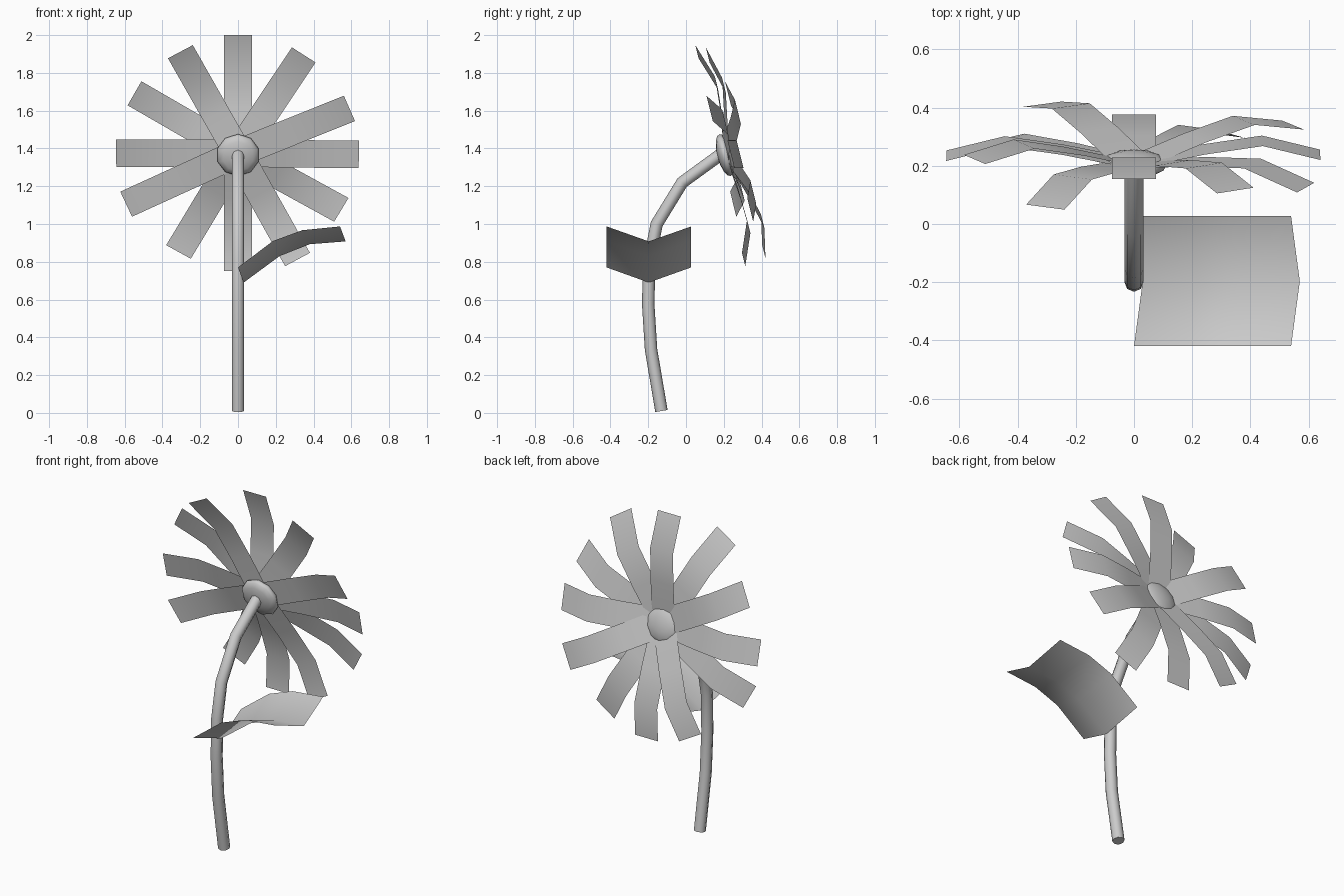
import bpy, bmesh
from math import radians
from mathutils import Vector, Matrix

cube = bpy.data.objects.get("Cube")
if cube:
    bpy.data.objects.remove(cube)

grey = bpy.data.materials.new("plain_grey")
grey.use_nodes = True
colour = (0.6, 0.6, 0.6, 1)
grey.diffuse_color = colour
grey.node_tree.nodes["Principled BSDF"].inputs["Base Color"].default_value = colour


def finish(name, bm, recalc=True):
    """Turn a bmesh into a smooth-shaded named object."""
    if recalc:
        bmesh.ops.recalc_face_normals(bm, faces=bm.faces)
    for f in bm.faces:
        f.smooth = True
    mesh = bpy.data.meshes.new(name)
    bm.to_mesh(mesh)
    bm.free()
    mesh.materials.append(grey)
    ob = bpy.data.objects.new(name, mesh)
    bpy.context.scene.collection.objects.link(ob)
    return ob


def skin(bm, rows, closed=False):
    """Bridge rows of points with quads."""
    rings = [[bm.verts.new(p) for p in row] for row in rows]
    n = len(rings[0])
    for a, b in zip(rings, rings[1:]):
        for i in range(n if closed else n - 1):
            j = (i + 1) % n
            bm.faces.new((a[i], a[j], b[j], b[i]))
    return rings


# Stem: eight-sided tube swept along a bent path in the y-z plane
path = [Vector((0, y, z)) for y, z in (
    (-0.13, 0.01), (-0.185, 0.335), (-0.2, 0.575), (-0.195, 0.8),
    (-0.155, 1.0), (-0.02, 1.22), (0.2, 1.38))]
rows = []
for i, p in enumerate(path):
    t = (path[min(i + 1, len(path) - 1)] - path[max(i - 1, 0)]).normalized()
    side = Vector((0.033, 0, 0))
    rows.append([p + Matrix.Rotation(radians(45 * k), 3, t) @ side for k in range(8)])
bm = bmesh.new()
rings = skin(bm, rows, closed=True)
bm.faces.new(rings[0])
bm.faces.new(rings[-1])
stem = finish("stem", bm)
bpy.context.view_layer.objects.active = stem
stem.select_set(True)
bpy.ops.object.shade_smooth_by_angle(angle=radians(50))

# Leaf: arched strip with a V-shaped cross-section
bm = bmesh.new()
midrib = ((0.03, 0.69), (0.22, 0.83), (0.38, 0.893), (0.57, 0.908))
rim = ((0.0, 0.77), (0.185, 0.91), (0.34, 0.967), (0.54, 0.987))
skin(bm, [[(e[0], -0.42, e[1]), (m[0], -0.197, m[1]), (e[0], 0.027, e[1])]
          for m, e in zip(midrib, rim)])
finish("leaf", bm)

# Flower head: flattened ball tilted slightly upward
hub = Vector((0, 0.207, 1.365))
tilt = Matrix.Rotation(radians(-75), 4, 'X')
bm = bmesh.new()
bmesh.ops.create_uvsphere(bm, u_segments=10, v_segments=8, radius=0.115,
                          matrix=Matrix.Translation(hub) @ tilt @ Matrix.Diagonal((1, 1, 0.36, 1)))
finish("flower_centre", bm)

# Petals: bent strips of equal width, each given by the middle of its tip
tips = ((0, 0.155, 2.0), (0.348, 0.115, 1.895), (0.59, 0.125, 1.612),
        (0.64, 0.238, 1.368), (0.547, 0.34, 1.075), (0.315, 0.305, 0.812),
        (0, 0.37, 0.75), (-0.315, 0.412, 0.852), (-0.592, 0.25, 1.105),
        (-0.645, 0.235, 1.375), (-0.548, 0.222, 1.692), (-0.305, 0.058, 1.912))
facing = Vector((0, 0.97, 0.24))
for n, tip in enumerate(tips):
    tip = Vector(tip)
    centre = Vector((0, 0.215, 1.375))
    out = tip - centre
    across = out.cross(facing).normalized() * 0.075
    rows = []
    for along, bulge in ((0.07, 0), (0.38, 0.033), (0.69, 0.055), (1, 0)):
        p = centre + out * along + Vector((0, bulge, 0))
        rows.append([p - across, p + across])
    bm = bmesh.new()
    skin(bm, rows)
    finish(f"petal_{n + 1}", bm, recalc=False)
